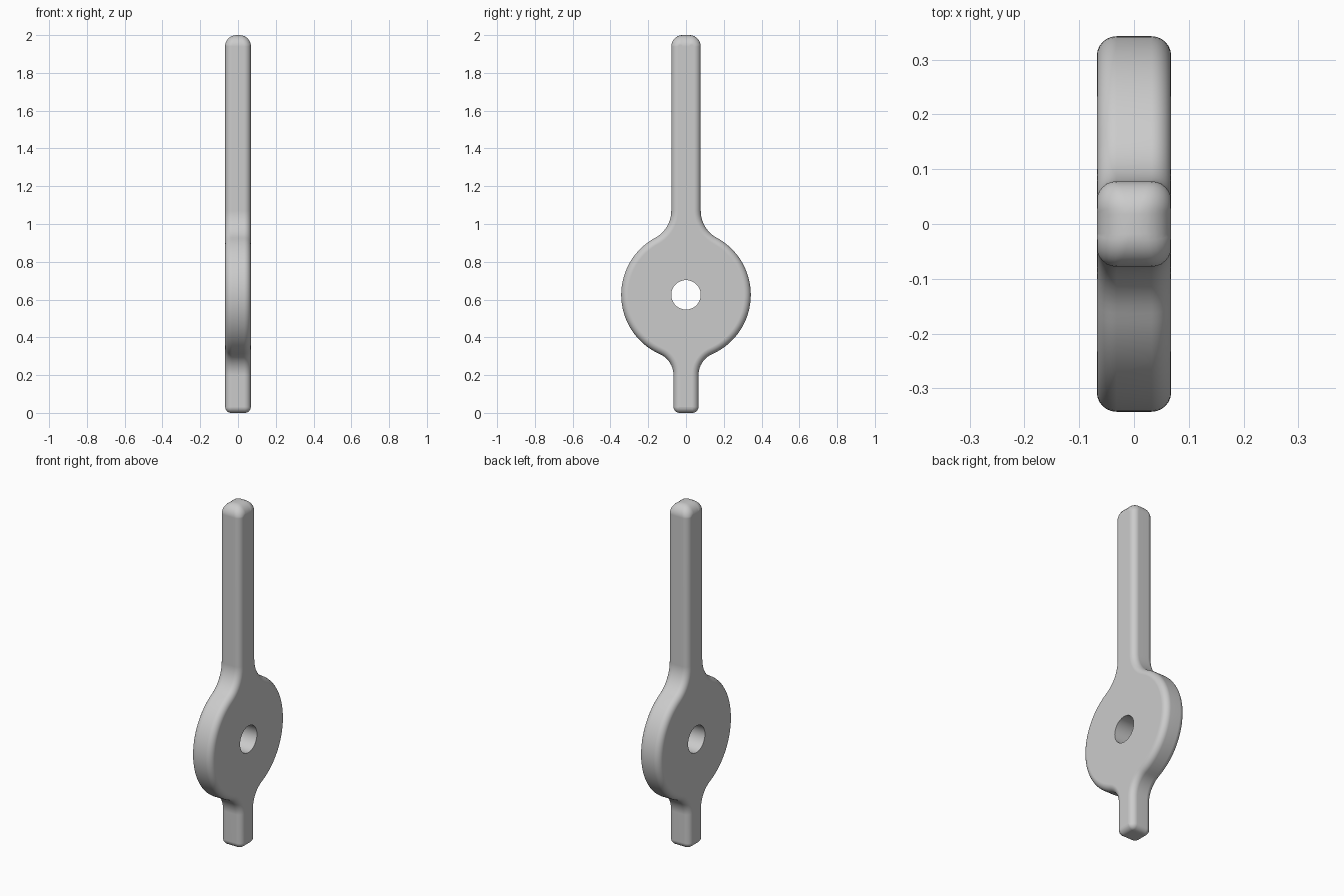
import bpy, bmesh
from math import sin, cos, pi, sqrt, atan2, radians

if "Cube" in bpy.data.objects:
    bpy.data.objects.remove(bpy.data.objects["Cube"])

HALF = 0.068            # half thickness
ROUND = 0.036           # edge rounding
HUB_Z, HUB_R, HOLE_R = 0.625, 0.343, 0.078
STEM_W, STEM_FILLET = 0.078, 0.162
TANG_W, TANG_FILLET = 0.066, 0.122
TOP_ROUND, FOOT_ROUND = 0.06, 0.032


def arc(cy, cz, radius, a0, a1, n, r0=ROUND, r1=ROUND, side=1):
    """Outline samples (y, z, normal y, normal z, edge rounding)."""
    out = []
    for i in range(n + 1):
        t = i / n
        a = a0 + (a1 - a0) * t
        out.append((cy + radius * cos(a), cz + radius * sin(a),
                    side * cos(a), side * sin(a), r0 + (r1 - r0) * t))
    return out


def fillet(width, radius):
    """Centre of the fillet between a bar and the hub: y and height offset."""
    y = width + radius
    return y, sqrt((HUB_R + radius) ** 2 - y * y)


# Half outline, from the tip down to the foot
uy, uz = fillet(STEM_W, STEM_FILLET)
ly, lz = fillet(TANG_W, TANG_FILLET)
up, low = atan2(uz, uy), -atan2(lz, ly)
half = arc(STEM_W - TOP_ROUND, 2 - TOP_ROUND, TOP_ROUND, pi / 2, 0, 8, TOP_ROUND, ROUND)
half += arc(uy, HUB_Z + uz, STEM_FILLET, pi, pi + up, 10, side=-1)
half += arc(0, HUB_Z, HUB_R, up, low, 40)[1:-1]
half += arc(ly, HUB_Z - lz, TANG_FILLET, pi + low, pi, 10, side=-1)
half += arc(TANG_W - FOOT_ROUND, FOOT_ROUND, FOOT_ROUND, 0, -pi / 2, 6, ROUND, FOOT_ROUND)
outline = half + [(-y, z, -ny, nz, r) for y, z, ny, nz, r in reversed(half)]

# Rings of the rounded edge, from one flat face to the other
STEPS = 6
angles = [pi / 2 * i / STEPS for i in range(STEPS + 1)]
layers = [(-1, a) for a in reversed(angles)] + [(1, a) for a in angles]

bm = bmesh.new()
rings = []
for sign, a in layers:
    rings.append([bm.verts.new((sign * (HALF - r * (1 - sin(a))),
                                y - ny * r * (1 - cos(a)),
                                z - nz * r * (1 - cos(a))))
                  for y, z, ny, nz, r in outline])
count = len(outline)
for lo, hi in zip(rings, rings[1:]):
    for i in range(count):
        j = (i + 1) % count
        bm.faces.new((lo[i], lo[j], hi[j], hi[i]))
bm.faces.new(rings[0])
bm.faces.new(rings[-1])
bmesh.ops.remove_doubles(bm, verts=bm.verts, dist=1e-5)
bmesh.ops.recalc_face_normals(bm, faces=bm.faces)
mesh = bpy.data.meshes.new("lever_body")
bm.to_mesh(mesh)
bm.free()
body = bpy.data.objects.new("lever_body", mesh)
bpy.context.collection.objects.link(body)

# Grey material
grey = bpy.data.materials.new("plain grey")
grey.use_nodes = True
grey.diffuse_color = (0.6, 0.6, 0.6, 1)
grey.node_tree.nodes["Principled BSDF"].inputs["Base Color"].default_value = grey.diffuse_color
mesh.materials.append(grey)

# Pivot hole through the hub
bpy.ops.mesh.primitive_cylinder_add(vertices=48, radius=HOLE_R, depth=1,
                                    location=(0, 0, HUB_Z), rotation=(0, pi / 2, 0))
cutter = bpy.context.object
cutter.name = "hole_cutter"
cutter.hide_render = True
cutter.data.materials.append(grey)
cut = body.modifiers.new("pivot_hole", "BOOLEAN")
cut.operation, cut.solver, cut.object = "DIFFERENCE", "EXACT", cutter
bpy.ops.object.select_all(action="DESELECT")
body.select_set(True)
bpy.context.view_layer.objects.active = body
bpy.ops.object.modifier_apply(modifier=cut.name)
bpy.data.objects.remove(cutter)

# Smooth shading with crisp hole rims and flat cheeks
bpy.ops.object.shade_smooth_by_angle(angle=radians(35))
body.modifiers.new("even_normals", "WEIGHTED_NORMAL").keep_sharp = True
